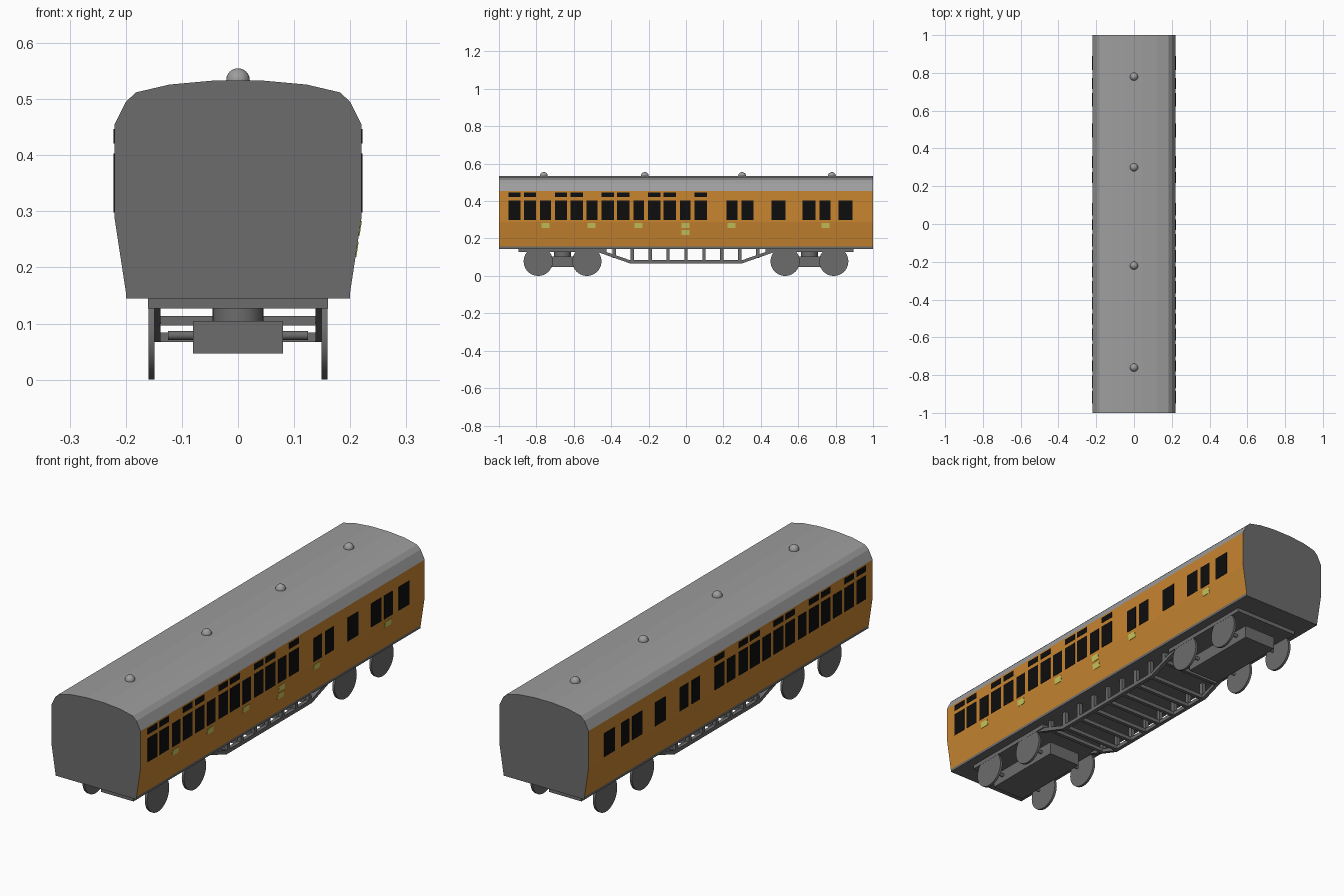
import bpy, bmesh, math
from mathutils import Matrix, Vector

if "Cube" in bpy.data.objects:
    bpy.data.objects.remove(bpy.data.objects["Cube"])


def mat(name, rgb):
    m = bpy.data.materials.new(name)
    m.diffuse_color = (*rgb, 1)
    m.use_nodes = True
    m.node_tree.nodes["Principled BSDF"].inputs["Base Color"].default_value = m.diffuse_color
    return m


DARK = mat("dark grey", (0.15, 0.15, 0.15))
ROOF = mat("roof grey", (0.34, 0.34, 0.34))
ORANGE = mat("orange brown", (0.58, 0.235, 0.03))
BLACK = mat("window black", (0.004, 0.004, 0.004))
YELLOW = mat("pale yellow", (0.6, 0.58, 0.11))


def finish(bm, name, *mats):
    bmesh.ops.recalc_face_normals(bm, faces=bm.faces)
    me = bpy.data.meshes.new(name)
    bm.to_mesh(me)
    bm.free()
    ob = bpy.data.objects.new(name, me)
    bpy.context.collection.objects.link(ob)
    for m in mats:
        me.materials.append(m)
    return ob


def smooth(ob):
    bpy.ops.object.select_all(action='DESELECT')
    ob.select_set(True)
    bpy.context.view_layer.objects.active = ob
    bpy.ops.object.shade_smooth_by_angle(angle=math.radians(35))


def box(bm, x0, x1, y0, y1, z0, z1):
    m = Matrix.Translation(((x0 + x1) / 2, (y0 + y1) / 2, (z0 + z1) / 2)) \
        @ Matrix.Diagonal((x1 - x0, y1 - y0, z1 - z0, 1))
    bmesh.ops.create_cube(bm, size=1, matrix=m)


def cylinder(bm, centre, r, depth, axis, n=32):
    rot = Matrix.Rotation(math.pi / 2, 4, 'Y') if axis == 'X' else Matrix()
    bmesh.ops.create_cone(bm, cap_ends=True, segments=n, radius1=r, radius2=r,
                          depth=depth, matrix=Matrix.Translation(centre) @ rot)


def bridge(bm, a, b):
    """Join two rings of vertices with quads."""
    for i in range(len(a)):
        j = (i + 1) % len(a)
        bm.faces.new((a[i], a[j], b[j], b[i]))


# Coach body: one cross-section, coloured by height and direction
half = [(0.2, 0.145), (0.2, 0.157), (0.22, 0.288), (0.22, 0.455), (0.2, 0.495),
        (0.182, 0.512), (0.122, 0.526), (0.045, 0.533)]
outline = half + [(-x, z) for x, z in reversed(half)]
bm = bmesh.new()
rings = [[bm.verts.new((x, y, z)) for x, z in outline] for y in (-1, 1)]
for r in rings:
    bm.faces.new(r)
bridge(bm, *rings)
bm.normal_update()
for f in bm.faces:
    z = f.calc_center_median().z
    if abs(f.normal.y) > 0.9 or z < 0.157:
        f.material_index = 0
    else:
        f.material_index = 1 if z < 0.455 else 2
finish(bm, "coach_body", DARK, ORANGE, ROOF)


# Thin plates that follow the side wall
def wall_x(z):
    return 0.22 if z > 0.288 else 0.2 + 0.02 * (z - 0.157) / 0.131


def plate(bm, side, y, w, z0, z1):
    pts = [(side * (wall_x(z) - 0.001), y + s * w / 2, z)
           for z, s in ((z0, -1), (z0, 1), (z1, 1), (z1, -1))]
    a = [bm.verts.new(p) for p in pts]
    b = [bm.verts.new(Vector(p) + Vector((side * 0.0025, 0, 0))) for p in pts]
    bm.faces.new(a)
    bm.faces.new(b)
    bridge(bm, a, b)


for side, label in ((1, "right"), (-1, "left")):
    bm = bmesh.new()
    for i in range(13):
        y = -0.917 + i * 0.083
        door = i % 3 == 2
        plate(bm, side, y, 0.058 if door else 0.066, 0.298, 0.403)
        if not door:
            plate(bm, side, y, 0.066, 0.421, 0.447)
    for y, w in ((0.246, 0.058), (0.329, 0.064), (0.495, 0.075),
                 (0.658, 0.07), (0.744, 0.058), (0.853, 0.075)):
        plate(bm, side, y, w, 0.298, 0.403)
    finish(bm, label + "_windows", BLACK)

# Yellow door panels, right side only
bm = bmesh.new()
for y in (-0.752, -0.505, -0.254, -0.003, 0.244, 0.746):
    plate(bm, 1, y, 0.043, 0.256, 0.283)
plate(bm, 1, -0.003, 0.043, 0.219, 0.245)
finish(bm, "door_panels", YELLOW)

# Roof ventilators
bm = bmesh.new()
for y in (-0.76, -0.22, 0.3, 0.78):
    bmesh.ops.create_uvsphere(bm, u_segments=20, v_segments=12, radius=0.021,
                              matrix=Matrix.Translation((0, y, 0.534)))
smooth(finish(bm, "roof_vents", ROOF))

# Bogies: mounting plate, pivot, block, axles and wheels
for c, label in ((-0.66, "front"), (0.66, "back")):
    bm = bmesh.new()
    box(bm, -0.16, 0.16, c - 0.235, c + 0.235, 0.127, 0.146)
    box(bm, -0.08, 0.08, c - 0.19, c + 0.19, 0.047, 0.105)
    finish(bm, label + "_bogie", DARK)
    bm = bmesh.new()
    cylinder(bm, (0, c, 0.116), 0.045, 0.024, 'Z')
    for dy in (-0.13, 0.13):
        cylinder(bm, (0, c + dy, 0.079), 0.008, 0.25, 'X', 16)
    smooth(finish(bm, label + "_pivot_and_axles", DARK))
    bm = bmesh.new()
    for dy in (-0.13, 0.13):
        for s in (-1, 1):
            cylinder(bm, (s * 0.154, c + dy, 0.078), 0.078, 0.011, 'X', 40)
    smooth(finish(bm, label + "_wheels", DARK))

# Underframe trusses: bent lower bar, posts and cross rungs
path = [(-0.5, 0.137), (-0.3, 0.067), (0.3, 0.067), (0.5, 0.137)]
posts = [-0.384 + i * 0.096 for i in range(9)]
bm = bmesh.new()
for s in (-1, 1):
    x0, x1 = sorted((s * 0.138, s * 0.155))
    lower = [[bm.verts.new((x, y, z + dz)) for x, dz in
              ((x0, 0), (x1, 0), (x1, 0.017), (x0, 0.017))]
             for y, z in path]
    for a, b in zip(lower, lower[1:]):
        bridge(bm, a, b)
    bm.faces.new(lower[0])
    bm.faces.new(lower[-1])
    for y in posts:
        zb = 0.07 + max(0, abs(y) - 0.3) * 0.35
        box(bm, x0, x1, y - 0.009, y + 0.009, zb, 0.147)
for y in posts:
    zb = 0.067 + max(0, abs(y) - 0.3) * 0.35
    box(bm, -0.14, 0.14, y - 0.008, y + 0.008, zb, zb + 0.017)
finish(bm, "underframe_truss", DARK)
